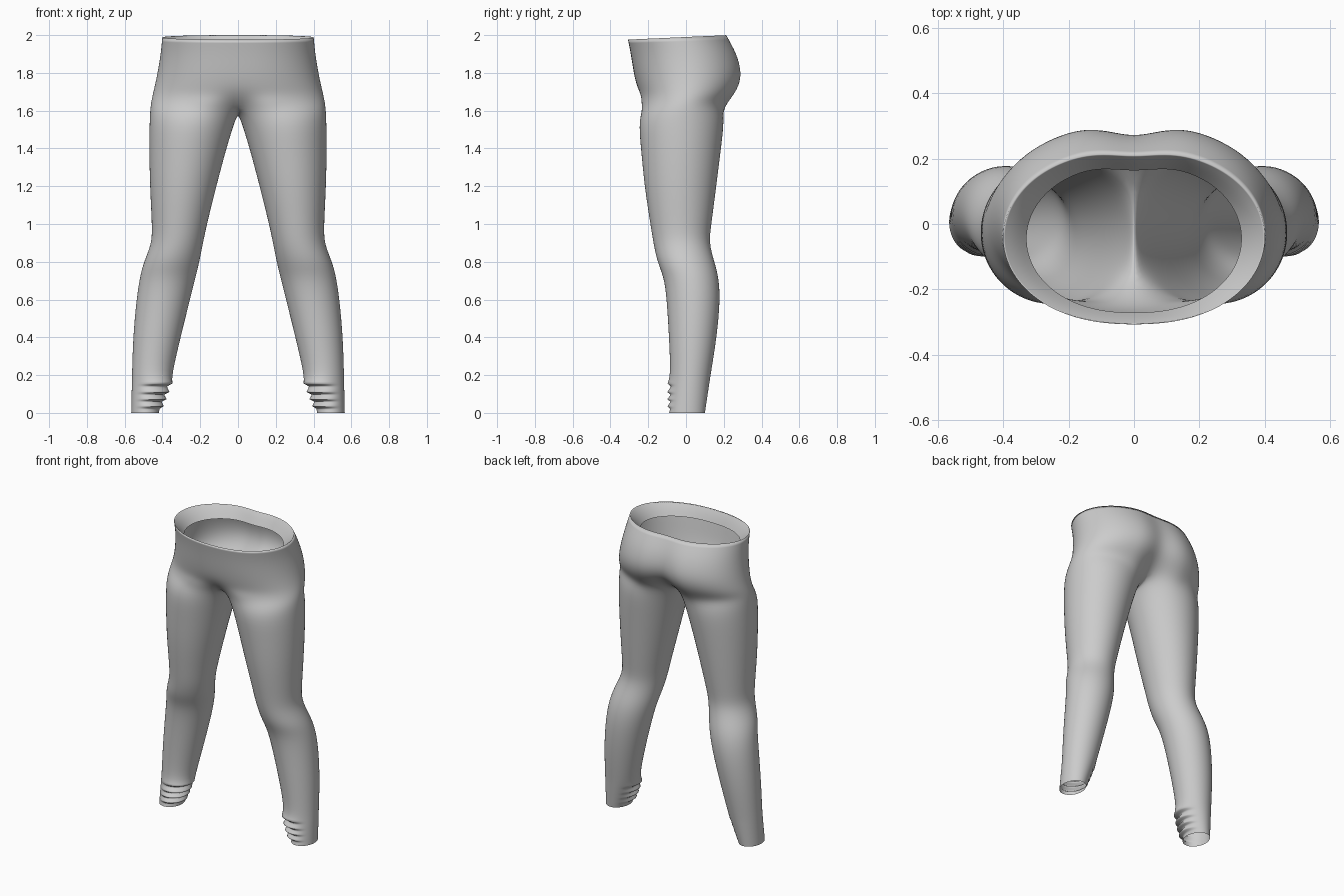
import bpy, bmesh
from math import sin, cos, pi, exp, radians

if "Cube" in bpy.data.objects:
    bpy.data.objects.remove(bpy.data.objects["Cube"])

SEG = 24          # points round a leg
OUT = 20          # segments of the outer arc, shared by torso and leg

# torso rings: z, side x, front y, back y, front dip, back dip
TORSO = [(2.0, .402, -.308, .225, 0, .018), (1.9, .41, -.293, .286, 0, .03),
         (1.8, .427, -.278, .312, 0, .04), (1.73, .442, -.262, .298, 0, .055),
         (1.68, .454, -.248, .268, .015, .08), (1.63, .464, -.254, .23, .075, .11)]
# leg rings: z, inner x, outer x, front y, back y
LEG = [(1.56, .01, .470, -.256, .207), (1.4, .06, .472, -.240, .187),
       (1.2, .113, .468, -.222, .162), (1.0, .163, .457, -.190, .136),
       (.9, .184, .456, -.174, .122), (.8, .203, .500, -.154, .152),
       (.72, .223, .521, -.118, .174), (.6, .253, .539, -.103, .183),
       (.4, .303, .557, -.091, .164), (.2, .350, .562, -.082, .131)]
# ankle gathers: z, outward push
FOLDS = [(.155, .028), (.14, -.006), (.11, .028), (.097, -.006), (.072, .026),
         (.06, -.006), (.035, .022), (.022, -.004), (0, .004)]


def torso_ring(z, xs, yf, yb, df, db, sx=1.0):
    """Half ring from the front centre round the side to the back centre."""
    pts = []
    for i in range(OUT + 1):
        t = pi * i / OUT
        x = xs * sx * max(sin(t), 0) ** .87
        y = (yf + yb) / 2 - (yb - yf) / 2 * cos(t)
        dip = exp(-(x / .085) ** 2)
        y += df * dip if t < pi / 2 else -db * dip
        tilt = -.012 * cos(t) - .012 if z > 1.9 else 0
        pts.append((0 if i in (0, OUT) else x, y, z + tilt))
    return pts


def leg_ring(z, xi, xo, yf, yb, push=0):
    """Full ring starting at the inner front, going round the outside."""
    pts = []
    for i in range(SEG):
        a = radians(-60 + 360 * i / SEG)
        p = push * max(0, cos(a + radians(50))) ** 1.5
        rx, ry = (xo - xi) / 2, (yb - yf) / 2
        pts.append(((xi + xo) / 2 + (rx + p) * sin(a),
                    (yf + yb) / 2 - (ry + p) * cos(a), z))
    return pts


bm = bmesh.new()
crease = bm.edges.layers.float.new("crease_edge")


def add(pts):
    return [bm.verts.new(p) for p in pts]


def bridge(a, b, closed=False):
    n = len(a)
    for i in range(n if closed else n - 1):
        j = (i + 1) % n
        bm.faces.new((a[i], b[i], b[j], a[j]))


def sharpen(ring, value, closed=False):
    for i in range(len(ring) if closed else len(ring) - 1):
        e = bm.edges.get((ring[i], ring[(i + 1) % len(ring)]))
        if e:
            e[crease] = value


# turned-in waistband
band = [add(torso_ring(1.925, .402, -.272, .182, 0, .02, .82)),
        add(torso_ring(1.955, .402, -.284, .198, 0, .02, .88)),
        add(torso_ring(1.98, .402, -.296, .212, 0, .02, .94))]
# hips and seat
torso = [add(torso_ring(*r)) for r in TORSO]
rings = band + torso
for a, b in zip(rings, rings[1:]):
    bridge(a, b)
sharpen(torso[0], 1.0)

# crotch seam closes the last torso ring into a leg-top loop
top = torso[-1]
front, back = top[0].co, top[-1].co
seam = []
for i in range(1, SEG - OUT):
    f = i / (SEG - OUT)
    p = back.lerp(front, f)
    seam.append((0, p.y, p.z - .06 * sin(pi * f)))
loop = top + add(seam)

# leg, then ankle gathers
legs = [leg_ring(*r) for r in LEG]
for z, push in FOLDS:
    k = 1 - z / .2
    legs.append(leg_ring(z, .350 + .07 * k, .562 + .004 * k,
                         -.082 - .006 * k, .131 - .03 * k, push))
for n, pts in enumerate(legs):
    nxt = add(pts)
    bridge(loop, nxt, True)
    if n >= len(LEG):
        sharpen(nxt, .8, True)
    loop = nxt

bmesh.ops.recalc_face_normals(bm, faces=bm.faces)
mesh = bpy.data.meshes.new("leggings")
bm.to_mesh(mesh)
bm.free()
mesh.shade_smooth()
obj = bpy.data.objects.new("leggings", mesh)
bpy.context.collection.objects.link(obj)

# second half and smoothing
mirror = obj.modifiers.new("mirror", 'MIRROR')
mirror.use_clip = True
mirror.merge_threshold = .0005
sub = obj.modifiers.new("smooth", 'SUBSURF')
sub.levels = sub.render_levels = 2
bpy.context.view_layer.objects.active = obj
obj.select_set(True)
